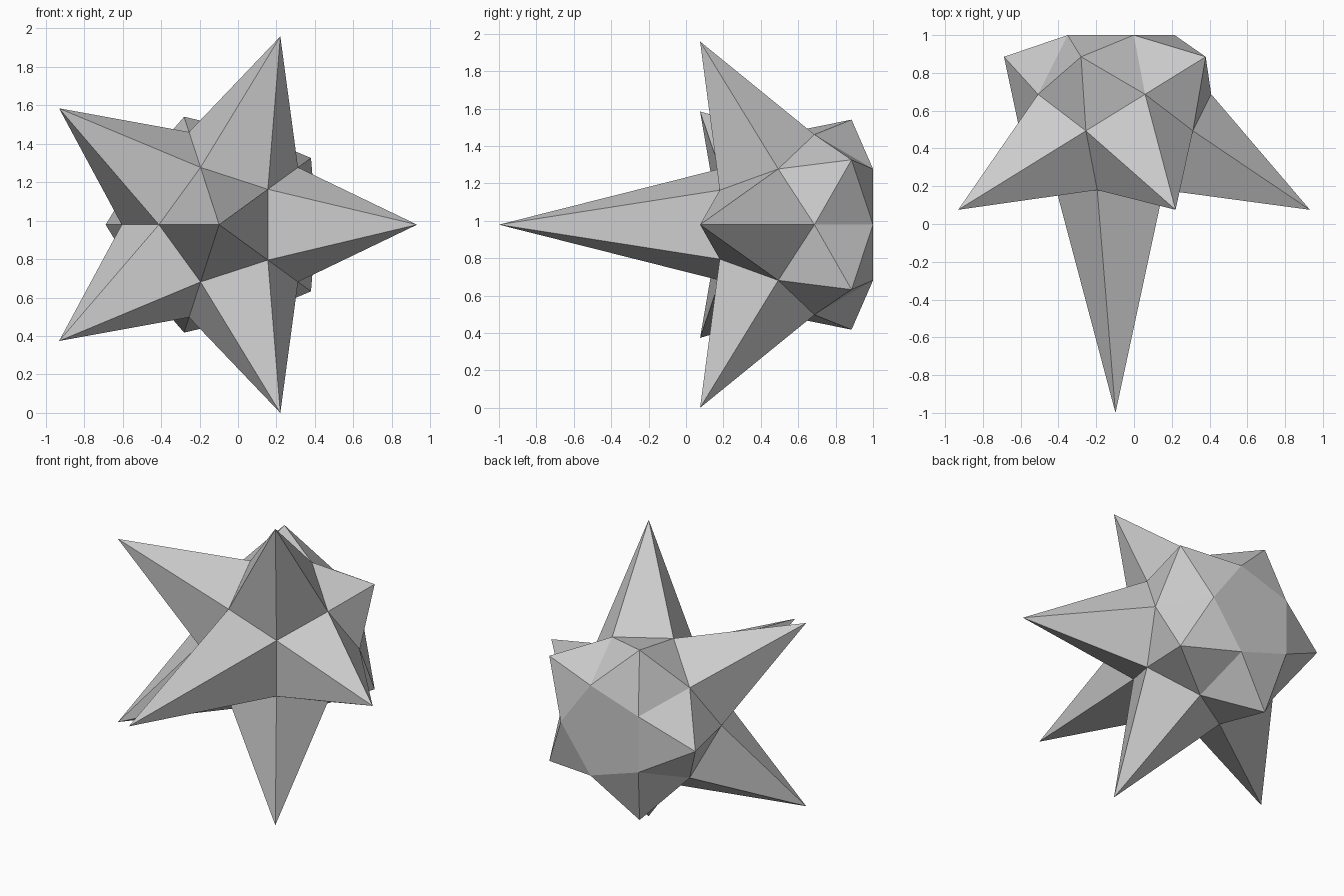
import bpy
import bmesh
from math import cos, sin, radians, sqrt
from mathutils import Vector

cube = bpy.data.objects.get("Cube")
if cube:
    bpy.data.objects.remove(cube, do_unlink=True)

PHI = (1 + sqrt(5)) / 2
CENTRE = Vector((-0.098, 0.59, 0.979))
INRADIUS = 0.41
FACE_RADIUS = INRADIUS / 1.309      # circumradius of one pentagon face
FRONT, SIDE, STUD = 1.59, 1.151, 0.66   # spike tip distances from the centre

# One plain grey for the whole body
grey = bpy.data.materials.new("plain_grey")
grey.use_nodes = True
colour = (0.6, 0.6, 0.6, 1)
grey.diffuse_color = colour
grey.node_tree.nodes["Principled BSDF"].inputs["Base Color"].default_value = colour


def ring(bm, radius, y, start):
    """Five points around the front-to-back axis."""
    for k in range(5):
        a = radians(start + 72 * k)
        bm.verts.new((radius * cos(a), y, radius * sin(a)))


# Dodecahedron core: four rings of points wrapped in a hull
bm = bmesh.new()
step = INRADIUS / PHI ** 3
ring(bm, FACE_RADIUS, -INRADIUS, 180)
ring(bm, FACE_RADIUS * PHI, -step, 180)
ring(bm, FACE_RADIUS * PHI, step, 0)
ring(bm, FACE_RADIUS, INRADIUS, 0)
bmesh.ops.convex_hull(bm, input=bm.verts[:])
bmesh.ops.dissolve_limit(bm, angle_limit=radians(5), verts=bm.verts[:], edges=bm.edges[:])
bmesh.ops.recalc_face_normals(bm, faces=bm.faces[:])

# Raise each face to a point: long in front, low studs behind, flat back
for face in bm.faces[:]:
    face.normal_update()
    axis = face.normal.copy()
    if axis.y > 0.9:
        continue
    length = FRONT if axis.y < -0.9 else SIDE if axis.y < 0 else STUD
    tip = bmesh.ops.poke(bm, faces=[face])["verts"][0]
    tip.co = axis * length

bmesh.ops.recalc_face_normals(bm, faces=bm.faces[:])
mesh = bpy.data.meshes.new("spiked_star")
bm.to_mesh(mesh)
bm.free()
mesh.materials.append(grey)
star = bpy.data.objects.new("spiked_star", mesh)
star.location = CENTRE
bpy.context.collection.objects.link(star)
